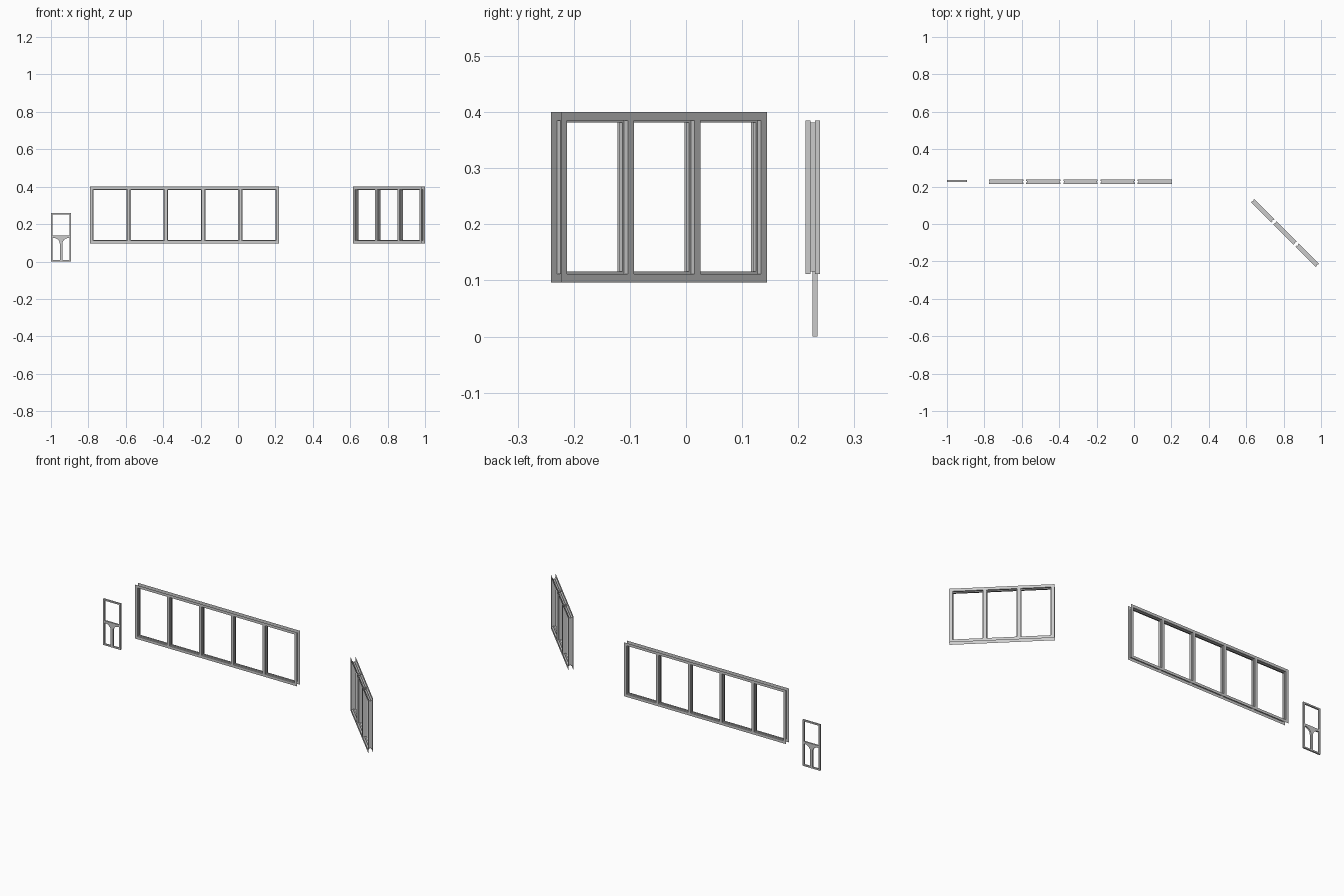
import bpy, bmesh, math
from mathutils import Matrix, Vector

if "Cube" in bpy.data.objects:
    bpy.data.objects.remove(bpy.data.objects["Cube"])

DEPTH = 0.0255      # distance between inner and outer casing
STEP = 0.004        # how far the sash stands into the opening
Z0, Z1 = 0.0965, 0.4005
BORDER = 0.0152


def window_band(name, length, panes, loc, angle):
    """Flat casing on both wall faces, joined by stepped reveals round each pane."""
    bm = bmesh.new()
    pane = (length - BORDER * (panes + 1)) / panes
    xs = [-length / 2]
    for i in range(panes):
        xs += [xs[-1] + BORDER, xs[-1] + BORDER + pane]
    xs.append(length / 2)
    zs = [Z0, Z0 + BORDER, Z1 - BORDER, Z1]
    h = DEPTH / 2

    def quad(*pts):
        bm.faces.new([bm.verts.new(p) for p in pts])

    # casing grids, leaving the pane cells open
    for y in (-h, h):
        for i in range(len(xs) - 1):
            for j in range(3):
                if i % 2 == 1 and j == 1:
                    continue
                a, b, c, d = xs[i], xs[i + 1], zs[j], zs[j + 1]
                quad((a, y, c), (b, y, c), (b, y, d), (a, y, d))

    # reveal, sash and reveal as one stepped profile of (depth, inset)
    s = 0.0037
    profile = [(-h, 0), (-s, 0), (-s, STEP), (s, STEP), (s, 0), (h, 0)]
    for i in range(panes):
        a, b = xs[2 * i + 1], xs[2 * i + 2]
        rings = [[(a + t, y, zs[1] + t), (b - t, y, zs[1] + t),
                  (b - t, y, zs[2] - t), (a + t, y, zs[2] - t)] for y, t in profile]
        for r, q in zip(rings, rings[1:]):
            for k in range(4):
                n = (k + 1) % 4
                quad(r[k], r[n], q[n], q[k])

    bmesh.ops.remove_doubles(bm, verts=bm.verts, dist=1e-5)
    bmesh.ops.recalc_face_normals(bm, faces=bm.faces)
    # the front casing must face outward
    front = next(f for f in bm.faces if abs(f.calc_center_median().y + h) < 1e-5)
    if front.normal.y > 0:
        bmesh.ops.reverse_faces(bm, faces=bm.faces)
    bm.transform(Matrix.Translation(Vector(loc)) @ Matrix.Rotation(angle, 4, 'Z'))
    me = bpy.data.meshes.new(name)
    bm.to_mesh(me)
    bm.free()
    ob = bpy.data.objects.new(name, me)
    bpy.context.collection.objects.link(ob)
    return ob


def door_frame(name, x0, x1, y0, y1, height):
    """Solid frame cut from one outline with three holes."""
    w, mull = 0.008, 0.0065
    rail_lo, rail_hi, rad = 0.126, 0.139, 0.034
    cx = (x0 + x1) / 2
    loops = [[(x0, 0), (x1, 0), (x1, height), (x0, height)],
             [(x0 + w, rail_hi), (x1 - w, rail_hi),
              (x1 - w, height - w), (x0 + w, height - w)]]
    # lower lights, rounded where the mullion meets the rail
    for side in (-1, 1):
        inner = cx + side * mull
        outer = cx + side * ((x1 - x0) / 2 - w)
        arc = []
        for k in range(9):
            t = math.pi / 2 * k / 8
            arc.append((inner + side * rad * (1 - math.cos(t)),
                        rail_lo - rad + rad * math.sin(t)))
        loops.append([(outer, w), (inner, w)] + arc + [(outer, rail_lo)])
    cu = bpy.data.curves.new(name, 'CURVE')
    cu.dimensions = '2D'
    cu.fill_mode = 'BOTH'
    cu.extrude = (y1 - y0) / 2
    for pts in loops:
        sp = cu.splines.new('POLY')
        sp.points.add(len(pts) - 1)
        for p, (x, z) in zip(sp.points, pts):
            p.co = (x, z, 0, 1)
        sp.use_cyclic_u = True
    tmp = bpy.data.objects.new(name + "_outline", cu)
    bpy.context.collection.objects.link(tmp)
    dg = bpy.context.evaluated_depsgraph_get()
    me = bpy.data.meshes.new_from_object(tmp.evaluated_get(dg))
    bpy.data.objects.remove(tmp)
    me.transform(Matrix.Translation((0, (y0 + y1) / 2, 0)) @ Matrix.Rotation(math.pi / 2, 4, 'X'))
    bm = bmesh.new()
    bm.from_mesh(me)
    bmesh.ops.remove_doubles(bm, verts=bm.verts, dist=1e-5)
    bmesh.ops.recalc_face_normals(bm, faces=bm.faces)
    for f in bm.faces:
        f.smooth = False
    bm.to_mesh(me)
    bm.free()
    ob = bpy.data.objects.new(name, me)
    bpy.context.collection.objects.link(ob)
    return ob


# long straight window, angled corner window, narrow door
window_band("long_window", 1.01, 5, (-0.286, 0.226, 0), 0)
window_band("angled_window", 0.519, 3, (0.8075, -0.048, 0), -math.pi / 4)
door_frame("door_frame", -1.0, -0.892, 0.2255, 0.2345, 0.26)
